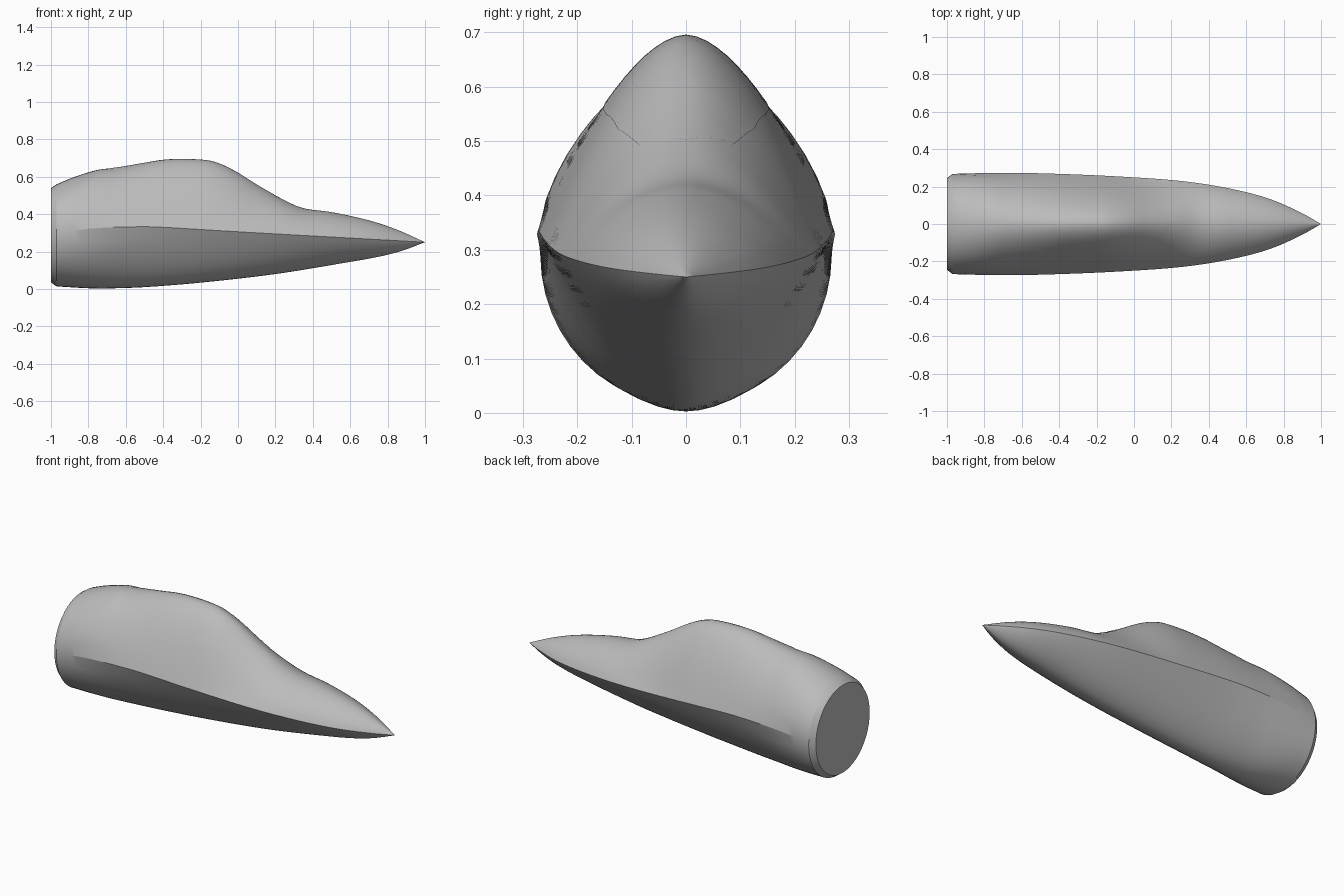
import bpy, bmesh, math

if "Cube" in bpy.data.objects:
    bpy.data.objects.remove(bpy.data.objects["Cube"])

# Profiles along the body: (x, value)
TOP = [(-.97, .56), (-.88, .597), (-.75, .637), (-.65, .648), (-.5, .673), (-.4, .689), (-.3, .694),
       (-.2, .69), (-.14, .682), (-.07, .657), (0, .62), (.1, .557), (.2, .5), (.34, .435),
       (.5, .411), (.7, .367), (.85, .317), (1, .25)]
BOTTOM = [(-.97, .014), (-.8, .004), (-.7, .003), (-.5, .01), (-.2, .034), (.2, .08), (.6, .145),
          (.75, .172), (.87, .202), (1, .25)]
CHINE = [(-.97, .29), (-.86, .315), (-.7, .329), (-.5, .333), (-.4, .33), (0, .306), (.5, .278), (1, .25)]
WIDTH = [(-.97, .268), (-.7, .274), (-.4, .268), (-.1, .255), (.2, .235), (.4, .21), (.6, .17),
         (.75, .125), (.9, .057), (1, 0)]
# Section fullness: 0.5 is an ellipse, 1 is a parabola
FULL_TOP = [(-.97, .5), (-.86, .58), (-.65, .8), (-.4, .97), (-.1, 1.05), (.12, 1.12), (.4, .82), (1, .8)]
FULL_LOW = [(-.97, .5), (-.86, .56), (-.6, .85), (-.3, 1), (.2, 1), (1, .85)]
CANOPY = [(-.69, 0), (-.6, .135), (-.45, .148), (-.3, .153), (-.15, .147), (0, .126), (.14, .087), (.2, 0)]


def linear(tab, x):
    for (a, u), (b, v) in zip(tab, tab[1:]):
        if x <= b:
            return u + (v - u) * (x - a) / (b - a)
    return tab[-1][1]


def smooth(tab, x):
    n = len(tab) - 1
    i = next((k for k in range(n) if x <= tab[k + 1][0]), n - 1)

    def slope(k):
        a, b = tab[max(k - 1, 0)], tab[min(k + 1, n)]
        return (b[1] - a[1]) / (b[0] - a[0])
    (a, u), (b, v) = tab[i], tab[i + 1]
    h = b - a
    t = (x - a) / h
    return (u * (1 + 2 * t) * (1 - t) ** 2 + v * t * t * (3 - 2 * t)
            + h * slope(i) * t * (1 - t) ** 2 + h * slope(i + 1) * t * t * (t - 1))


def height(x, t, upper):
    zc = smooth(CHINE, x)
    end = smooth(TOP if upper else BOTTOM, x)
    full = smooth(FULL_TOP if upper else FULL_LOW, x)
    power = 2 - .2 * min(1, max(0, (full - .5) / .5))
    return zc + (end - zc) * max(0, 1 - abs(t) ** power) ** full


def section(x, n=12):
    # round spacing at the tail, even spacing where the chine is sharp
    w = max(smooth(WIDTH, x), 0)
    even = min(1, max(0, (x + .95) / .25))
    ring = []
    for k in range(4 * n):
        t = math.cos(math.pi * k / (2 * n))
        flat = abs(1 - k / (2 * n)) * 2 - 1
        flat = 1 - k / n if k <= 2 * n else k / n - 3
        t += (flat - t) * even
        ring.append((x, w * t, height(x, t, k <= 2 * n)))
    return ring


def skin(bm, rows, closed):
    vs = [[bm.verts.new(p) for p in r] for r in rows]
    m = len(rows[0])
    for a, b in zip(vs, vs[1:]):
        for k in range(m if closed else m - 1):
            j = (k + 1) % m
            bm.faces.new((a[k], a[j], b[j], b[k]))
    return vs


def make(name, bm, angle):
    bmesh.ops.remove_doubles(bm, verts=bm.verts, dist=1e-5)
    bmesh.ops.recalc_face_normals(bm, faces=bm.faces)
    if name == "canopy" and sum(f.normal.z for f in bm.faces) < 0:
        bmesh.ops.reverse_faces(bm, faces=bm.faces)
    me = bpy.data.meshes.new(name)
    bm.to_mesh(me)
    bm.free()
    me.materials.append(grey)
    ob = bpy.data.objects.new(name, me)
    bpy.context.collection.objects.link(ob)
    bpy.ops.object.select_all(action='DESELECT')
    bpy.context.view_layer.objects.active = ob
    ob.select_set(True)
    bpy.ops.object.shade_smooth_by_angle(angle=math.radians(angle))
    return ob


grey = bpy.data.materials.new("hull grey")
grey.diffuse_color = (.5, .5, .5, 1)
grey.use_nodes = True
grey.node_tree.nodes["Principled BSDF"].inputs["Base Color"].default_value = grey.diffuse_color

# Fuselage: lofted hull with chamfered flat tail and pointed nose
rings = [section(-.97 + 1.97 * i / 80) for i in range(81)]
tail = [(-1, y * .915, .29 + (z - .29) * .925) for _, y, z in rings[0]]
bm = bmesh.new()
vs = skin(bm, [tail] + rings, True)
bm.faces.new(vs[0])
hull = make("fuselage", bm, 25)

# Chine: sharp edge along each side, forward of the round tail
for e in hull.data.edges:
    ends = [hull.data.vertices[i].co for i in e.vertices]
    if all(c.x > -.88 and abs(abs(c.y) - max(smooth(WIDTH, c.x), 0)) < 1e-4 for c in ends):
        e.use_edge_sharp = True

# Canopy: thin shell lying just on the upper hull
rows = []
for i in range(61):
    x = -.69 + .89 * i / 60
    half, w = linear(CANOPY, x), smooth(WIDTH, x)
    rows.append([(x, half * s / 8, height(x, half * s / 8 / w, True) + .002) for s in range(-8, 9)])
bm = bmesh.new()
skin(bm, rows, False)
make("canopy", bm, 40)
